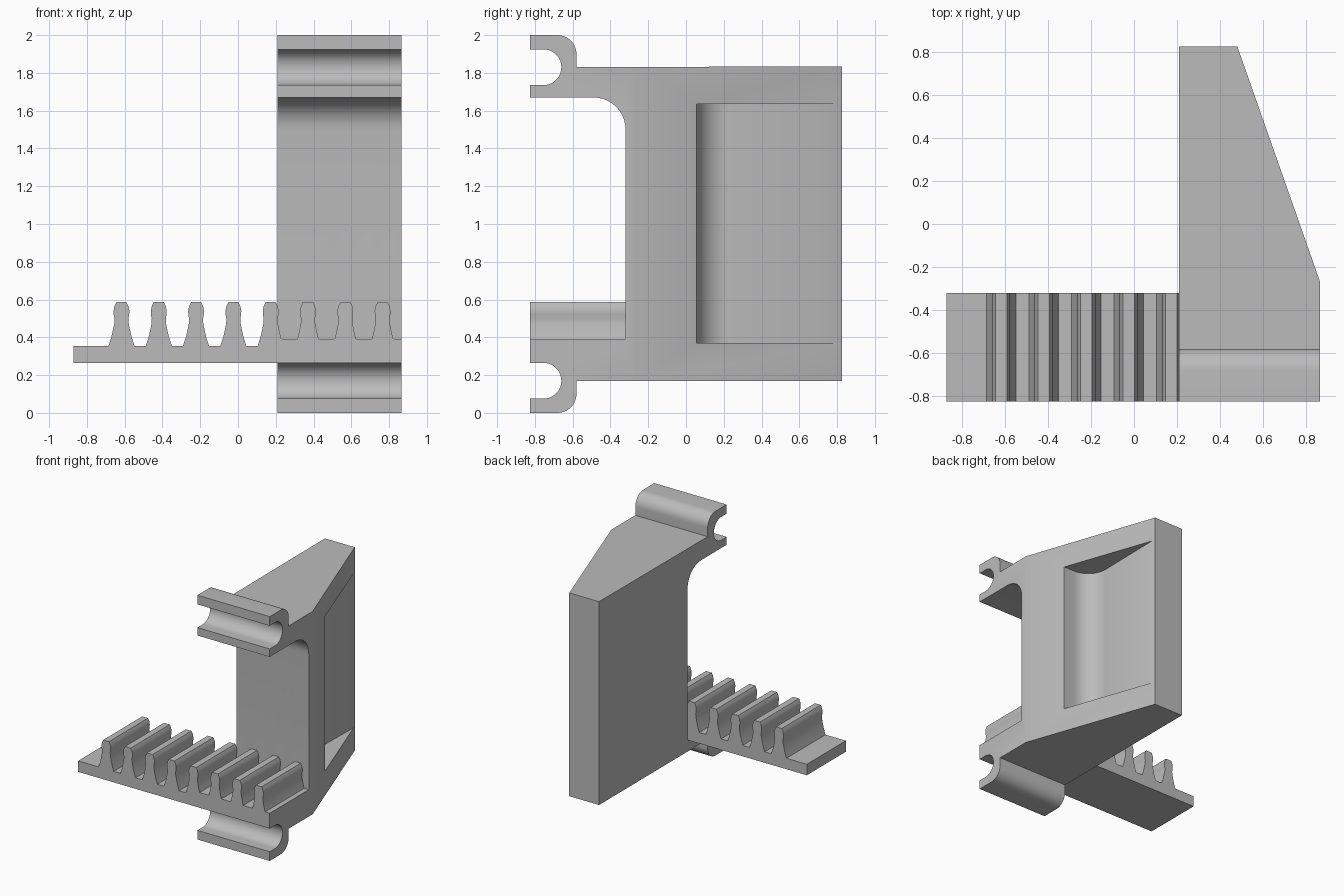
import bpy, bmesh
from math import sin, cos, radians
from mathutils import Vector

cube = bpy.data.objects.get("Cube")
if cube:
    bpy.data.objects.remove(cube)

grey = bpy.data.materials.new("plain grey")
grey.use_nodes = True
grey.diffuse_color = (0.5, 0.5, 0.5, 1)
grey.node_tree.nodes["Principled BSDF"].inputs["Base Color"].default_value = (0.5, 0.5, 0.5, 1)


def arc(cx, cy, r, start, end, steps=10):
    angles = [radians(start + (end - start) * i / steps) for i in range(steps + 1)]
    return [(cx + r * cos(a), cy + r * sin(a)) for a in angles]


def prism(name, outline, axis, low, high):
    """Extrude a closed 2D outline along the given axis."""
    def place(p, depth):
        co = list(p)
        co.insert("xyz".index(axis), depth)
        return co
    bm = bmesh.new()
    face = bm.faces.new([bm.verts.new(place(p, low)) for p in outline])
    moved = bmesh.ops.extrude_face_region(bm, geom=[face])["geom"]
    shift = Vector(place((0, 0), high - low))
    bmesh.ops.translate(bm, vec=shift, verts=[v for v in moved if isinstance(v, bmesh.types.BMVert)])
    bmesh.ops.recalc_face_normals(bm, faces=bm.faces)
    mesh = bpy.data.meshes.new(name)
    bm.to_mesh(mesh)
    bm.free()
    mesh.materials.append(grey)
    obj = bpy.data.objects.new(name, mesh)
    bpy.context.collection.objects.link(obj)
    return obj


def combine(target, other, operation):
    """Apply a boolean and drop the helper."""
    mod = target.modifiers.new(operation.lower(), "BOOLEAN")
    mod.operation, mod.object, mod.solver = operation, other, "EXACT"
    bpy.context.view_layer.objects.active = target
    bpy.ops.object.modifier_apply(modifier=mod.name)
    bpy.data.objects.remove(other)


FRONT, WALL, BACK = -0.825, -0.32, 0.825
INNER, OUTER = 0.21, 0.865

# Hook outline for the lower clip; the upper clip mirrors it
hook = ([(-0.58, 0.17)] + arc(-0.68, 0.1, 0.1, 0, -90)
        + [(FRONT, 0), (FRONT, 0.075)]
        + arc(-0.755, 0.17, 0.095, -90, 90, 20) + [(FRONT, 0.265)])
upper_hook = [(y, 2 - z) for y, z in reversed(hook)]
upper_hook[0] = (FRONT, 1.735)

# Bracket side profile: clips, arms and main block
profile = (hook + [(FRONT, 0.39), (WALL, 0.39)]
           + arc(-0.49, 1.5, 0.17, 0, 90)
           + [(FRONT, 1.67)] + upper_hook
           + [(BACK, 1.835), (BACK, 0.17)])
bracket = prism("toothed_bracket", profile, "x", INNER, OUTER)

# Slanted outer face
wedge = prism("slant_cutter", [(OUTER, -0.27), (0.48, BACK), (0.445, 0.923), (1.2, 0.923), (1.2, -0.27)],
              "z", -0.2, 2.2)
combine(bracket, wedge, "DIFFERENCE")

# Pocket with a rounded front corner
pocket = prism("pocket_cutter", [(0.489, 0.8), (1, 0.8), (1, 0.055)]
               + arc(0.65, 0.225, 0.17, 270, 180), "z", 0.37, 1.635)
combine(bracket, pocket, "DIFFERENCE")

# Rack: base strip with bulb-shaped teeth running onto the lower arm
half_tooth = [(0.069, 0.355), (0.054, 0.4), (0.045, 0.44), (0.038, 0.475), (0.037, 0.5),
              (0.041, 0.52), (0.042, 0.54), (0.037, 0.565), (0.026, 0.587)]
rack_outline = [(-0.87, 0.265), (-0.87, 0.355)]
for i in range(8):
    x = -0.617 + 0.1975 * i
    rack_outline += [(x - w, z) for w, z in half_tooth]
    rack_outline += [(x + w, z) for w, z in reversed(half_tooth)]
rack_outline += [(0.84, 0.3), (0.25, 0.3), (0.25, 0.265)]
rack = prism("rack", rack_outline, "y", FRONT, WALL)
combine(bracket, rack, "UNION")

# Smooth curves, crisp edges
bpy.ops.object.select_all(action="DESELECT")
bracket.select_set(True)
bpy.context.view_layer.objects.active = bracket
bpy.ops.object.shade_smooth_by_angle(angle=radians(30))
